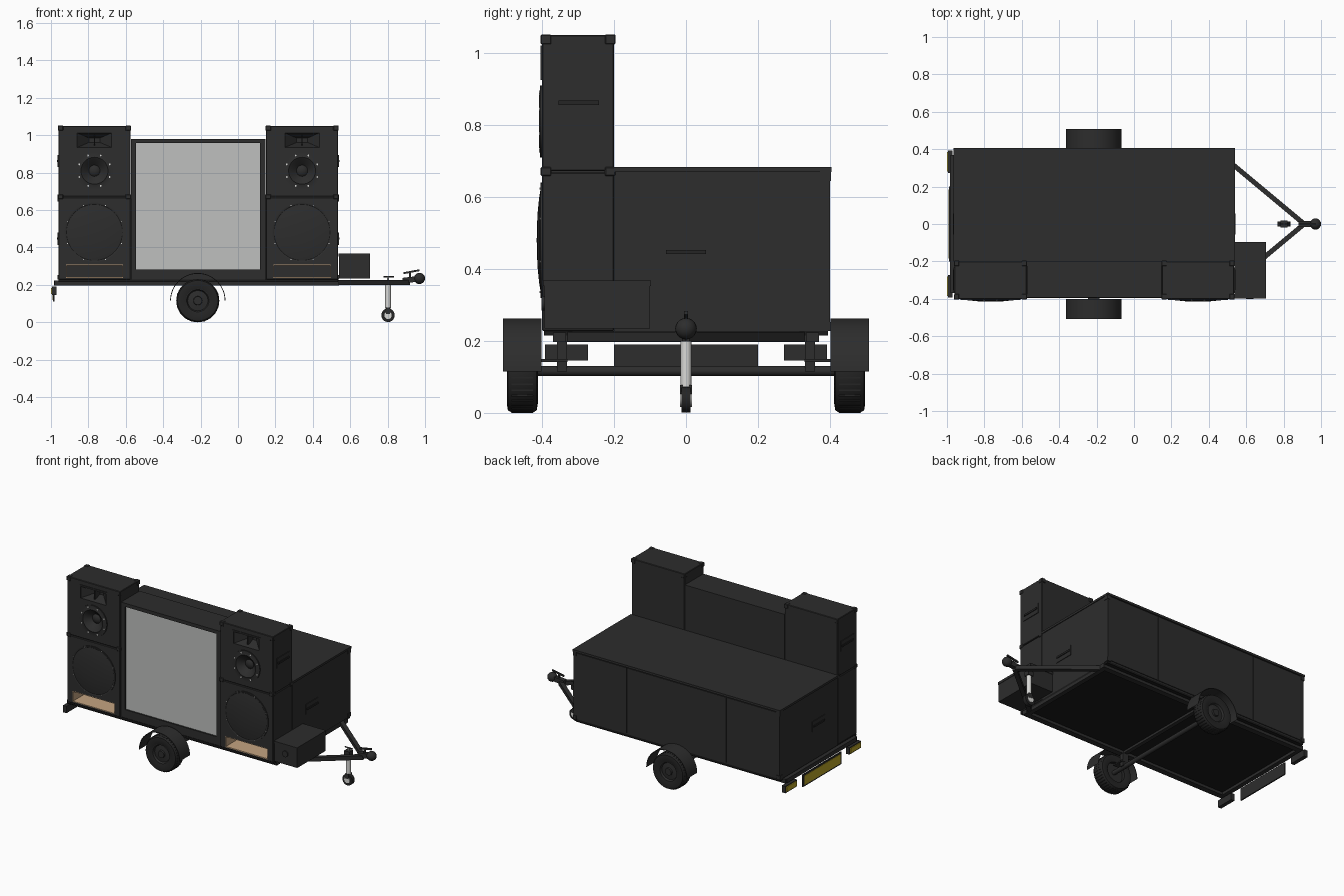
import bpy, bmesh
from math import pi, cos, sin
from mathutils import Vector, Matrix

cube = bpy.data.objects.get("Cube")
if cube:
    bpy.data.objects.remove(cube)


def material(name, r, g, b):
    m = bpy.data.materials.new(name)
    m.use_nodes = True
    m.diffuse_color = (r, g, b, 1)
    m.node_tree.nodes["Principled BSDF"].inputs["Base Color"].default_value = (r, g, b, 1)
    return m


BODY = material("charcoal paint", .026, .026, .026)
RUBBER = material("black rubber", .018, .018, .018)
UNDER = material("underside black", .01, .01, .01)
WOOD = material("plywood", .55, .37, .22)
SCREEN = material("screen grey", .52, .53, .52)
STEEL = material("bright steel", .7, .7, .68)
AMBER = material("amber yellow", .5, .38, .02)


def finish(name, bm, mat, smooth=False):
    bmesh.ops.recalc_face_normals(bm, faces=bm.faces)
    me = bpy.data.meshes.new(name)
    bm.to_mesh(me)
    bm.free()
    me.materials.append(mat)
    if smooth:
        me.shade_smooth()
        me.set_sharp_from_angle(angle=pi / 5)
    ob = bpy.data.objects.new(name, me)
    bpy.context.collection.objects.link(ob)
    return ob


def box(name, x, y, z, mat=BODY, bevel=0):
    """Box from three (low, high) ranges."""
    bm = bmesh.new()
    bmesh.ops.create_cube(bm, size=1)
    for v in bm.verts:
        v.co = [r[0] if c < 0 else r[1] for c, r in zip(v.co, (x, y, z))]
    if bevel:
        bmesh.ops.bevel(bm, geom=bm.edges[:], offset=bevel, segments=1, affect='EDGES')
    return finish(name, bm, mat)


def around(c, h):
    return (c - h, c + h)


def span(a, b):
    return (min(a, b), max(a, b))


def lathe(name, center, profile, axis, mat=BODY, angle=2 * pi, steps=40, closed=False):
    """Spin (radius, distance) points about an axis."""
    bm = bmesh.new()
    swap = {'X': lambda r, d: (d, 0, r), 'Y': lambda r, d: (r, d, 0), 'Z': lambda r, d: (r, 0, d)}[axis]
    turn = {'X': (1, 0, 0), 'Y': (0, -1, 0), 'Z': (0, 0, 1)}[axis]
    vs = [bm.verts.new(swap(r, d)) for r, d in profile]
    edges = [bm.edges.new(p) for p in zip(vs, vs[1:])]
    if closed:
        edges.append(bm.edges.new((vs[-1], vs[0])))
    bmesh.ops.spin(bm, geom=vs + edges, cent=(0, 0, 0), axis=turn, angle=angle, steps=steps)
    bmesh.ops.remove_doubles(bm, verts=bm.verts, dist=1e-5)
    bmesh.ops.translate(bm, verts=bm.verts, vec=center)
    return finish(name, bm, mat, True)


def rod(name, center, r, half, axis, mat=BODY, steps=20):
    return lathe(name, center, [(0, -half), (r, -half), (r, half), (0, half)], axis, mat, steps=steps)


def beam(name, a, b, t, mat=BODY):
    a, b = Vector(a), Vector(b)
    bm = bmesh.new()
    bmesh.ops.create_cube(bm, size=1)
    bmesh.ops.scale(bm, verts=bm.verts, vec=(t, t, (b - a).length))
    rot = (b - a).to_track_quat('Z', 'Y').to_matrix().to_4x4()
    bmesh.ops.transform(bm, verts=bm.verts, matrix=Matrix.Translation((a + b) / 2) @ rot)
    return finish(name, bm, mat)


def carve(ob, cutter):
    """Cut a recess, then drop the cutter."""
    mod = ob.modifiers.new("recess", 'BOOLEAN')
    mod.operation, mod.solver, mod.object = 'DIFFERENCE', 'EXACT', cutter
    cutter.hide_render = True
    bpy.context.view_layer.objects.active = ob
    bpy.ops.object.modifier_apply(modifier=mod.name)
    bpy.data.objects.remove(cutter)


def side_handle(name, side_x, s, yc, zc):
    plate = span(side_x, side_x + s * .004)
    box(name + "_plate", plate, around(yc, .066), around(zc, .033))
    box(name + "_grip", span(side_x, side_x + s * .009), around(yc, .056), around(zc, .006), RUBBER)


L, R, FRONT, MID, BACK = -.96, .535, -.4, -.2, .4
LOW, SPLIT, TOP = .228, .67, 1.05

# speaker stacks
for tag, x0, x1 in (("right", L, -.575), ("left", .15, R)):
    xc = (x0 + x1) / 2
    bass = box(tag + "_bass_cabinet", (x0, x1), (FRONT, MID), (LOW, SPLIT - .002), bevel=.003)
    carve(bass, box("slot_cutter", around(xc, .153), (FRONT - .05, -.25), (.237, .308)))
    box(tag + "_slot_floor", around(xc, .153), (FRONT, -.25), (.236, .241), WOOD)
    box(tag + "_slot_ceiling", around(xc, .153), (FRONT, -.25), (.304, .309), WOOD)
    for s in (-1, 1):
        box(tag + "_slot_side", around(xc + s * .152, .002), (FRONT, -.25), (.237, .308), WOOD)
    lathe(tag + "_bass_grille", (xc, FRONT, .48),
          [(0, -.015), (.07, -.013), (.12, -.008), (.15, -.003), (.153, -.005), (.16, -.005), (.16, .002)], 'Y', steps=48)

    tops = box(tag + "_top_cabinet", (x0, x1), (FRONT, MID), (SPLIT + .002, TOP), bevel=.003)
    carve(tops, rod("cone_cutter", (xc, FRONT, .81), .083, .05, 'Y', steps=40))
    carve(tops, box("horn_cutter", around(xc, .092), (FRONT - .05, FRONT + .07), (.934, 1.012)))
    lathe(tag + "_mid_driver", (xc, FRONT, .81),
          [(.1, .001), (.1, -.006), (.078, -.006), (.072, -.009), (.062, -.002), (.03, .03),
           (.026, .026), (.014, .02), (0, .018)], 'Y')
    for i in range(8):
        a = i * pi / 4 + pi / 8
        rod(tag + "_driver_bolt", (xc + .088 * cos(a), FRONT - .007, .81 + .088 * sin(a)), .005, .002, 'Y', STEEL, 8)
        rod(tag + "_grille_bolt", (xc + .156 * cos(a), FRONT - .006, .48 + .156 * sin(a)), .003, .001, 'Y', STEEL, 8)

    # horn: flange and flare narrowing to a throat
    for s in (-1, 1):
        box(tag + "_horn_flange", around(xc, .102), around(FRONT, .004), around(.973 + s * .043, .005))
        box(tag + "_horn_flange_side", around(xc + s * .097, .005), around(FRONT, .004), around(.973, .047))
    bm = bmesh.new()
    mouth, throat = [[bm.verts.new((xc + a * w, y, .973 + b * h)) for a, b in ((-1, -1), (1, -1), (1, 1), (-1, 1))]
                     for w, h, y in ((.092, .039, FRONT), (.03, .012, FRONT + .06))]
    for i in range(4):
        j = (i + 1) % 4
        bm.faces.new((mouth[i], mouth[j], throat[j], throat[i]))
    bm.faces.new(throat)
    finish(tag + "_horn_flare", bm, BODY)
    box(tag + "_horn_fin", around(xc, .003), (FRONT + .01, FRONT + .06), (.945, 1.0))

    # corner protectors
    for x in (x0, x1):
        inward = .026 if x == x0 else -.026
        out = -.004 if x == x0 else .004
        for y, d in ((FRONT, 1), (MID, -1)):
            for z0, z1 in ((SPLIT - .012, SPLIT + .014), (TOP - .026, TOP + .002)):
                box(tag + "_corner", span(x + out * .6, x + inward), span(y - d * .004, y + d * .026), (z0, z1), bevel=.003)
    side_handle(tag + "_top_handle", R if x1 == R else L, 1 if x1 == R else -1, -.298, .862)

# rear equipment box
box("rear_box", (L, R), (MID, BACK - .005), (LOW, SPLIT))
box("rear_box_lid", (L - .005, R + .005), (MID, BACK + .005), (SPLIT, .684))
for x0, x1 in ((L, -.575), (-.571, .148), (.152, R)):
    box("back_panel", (x0, x1), (BACK - .006, BACK), (LOW + .008, SPLIT - .006))
for x, s in ((L, -1), (R, 1)):
    side_handle("box_handle", x, s, 0, .447)
    for z in (LOW + .012, SPLIT - .012):
        box("box_corner", span(x + s * .004, x - s * .02), (BACK - .028, BACK + .003), around(z, .013))

# screen housing between the stacks
box("screen_housing", (-.573, .148), (-.375, MID), (LOW, .965))
box("screen_frame_top", (-.573, .148), (-.392, MID), (.957, .98))
box("screen_frame_bottom", (-.573, .148), (-.392, -.37), (LOW, .282))
for x in ((-.573, -.545), (.118, .148)):
    box("screen_frame_side", x, (-.392, -.37), (.28, .96))
box("screen", (-.547, .12), (-.382, -.374), (.28, .958), SCREEN)

# chassis
box("underside_floor", (L, R), (-.395, .395), (.215, LOW), UNDER)
for s in (-1, 1):
    box("chassis_rail", (-.98, .54), around(s * .352, .018), (.197, .224))
    box("end_rail", around(-.225 + s * .745, .015), (-.36, .36), (.197, .224))
    box("axle_bracket", around(-.215, .02), around(s * .345, .014), (.115, .2))
    box("fender_bracket", around(-.215, .03), span(s * .33, s * .41), (.142, .15))
box("cross_rail", around(-.215, .013), (-.36, .36), (.2, .22))
rod("axle", (-.215, 0, .117), .014, .45, 'Y')

# wheels and mudguards
for s in (-1, 1):
    hub = (-.215, s * .455, .115)
    lathe("tyre", hub, [(.064, -.036), (.09, -.043), (.108, -.04), (.115, -.028), (.115, .028),
                        (.108, .04), (.09, .043), (.064, .036)], 'Y', RUBBER, steps=48, closed=True)
    lathe("rim", hub, [(0, -s * .015), (.066, -s * .015), (.066, s * .036), (.06, s * .036), (.054, s * .024),
                       (.024, s * .028), (.022, s * .038), (0, s * .038)], 'Y')
    lathe("mudguard", hub, [(.148, -.053), (.148, .053), (.144, .053), (.144, -.053)], 'Y',
          angle=pi, steps=24, closed=True)
    for i in range(40):
        a = i * pi / 20
        x, z = hub[0] + .114 * cos(a), hub[2] + .114 * sin(a)
        beam("tread_lug", (x, hub[1] - .03, z), (x, hub[1] + .03, z), .004, RUBBER)

# rear lights and plate
for s in (-1, 1):
    box("tail_light", (-.995, -.97), around(s * .332, .06), (.145, .19))
    box("tail_light_lens", (-1, -.994), around(s * .332, .052), (.151, .184), AMBER)
box("rear_plate_holder", (-.988, -.98), (-.2, .2), (.11, .19))
box("rear_plate", (-.991, -.987), (-.185, .185), (.12, .18), AMBER)

# tool box beside the drawbar
box("tool_box", (.54, .705), (-.393, -.1), (.234, .352))
box("tool_box_lid", (.538, .707), (-.397, -.097), (.352, .368))
rod("tool_box_lock", (.62, -.395, .305), .02, .006, 'Y')

# drawbar, coupling and jockey wheel
for s in (-1, 1):
    beam("drawbar", (.52, s * .325, .212), (.91, 0, .212), .026)
beam("coupling_neck", (.88, 0, .222), (.965, 0, .232), .03)
lathe("coupling_head", (.97, 0, .234), [(.03 * sin(i * pi / 10), -.03 * cos(i * pi / 10)) for i in range(11)], 'X', steps=20)
beam("coupling_lever", (.885, 0, .262), (.97, 0, .278), .01)
beam("lever_link", (.92, 0, .225), (.92, 0, .268), .01)
rod("jockey_tube", (.802, 0, .145), .015, .072, 'Z', STEEL)
box("jockey_clamp", around(.802, .02), around(0, .018), (.198, .226))
rod("jockey_shaft", (.802, 0, .233), .005, .012, 'Z', STEEL)
rod("jockey_handle", (.805, 0, .243), .004, .028, 'X')
box("jockey_fork", around(.802, .012), around(0, .017), (.045, .078))
rod("jockey_wheel", (.802, 0, .037), .036, .013, 'Y', RUBBER, 28)
rod("jockey_wheel_hub", (.802, 0, .037), .02, .0165, 'Y', STEEL)
